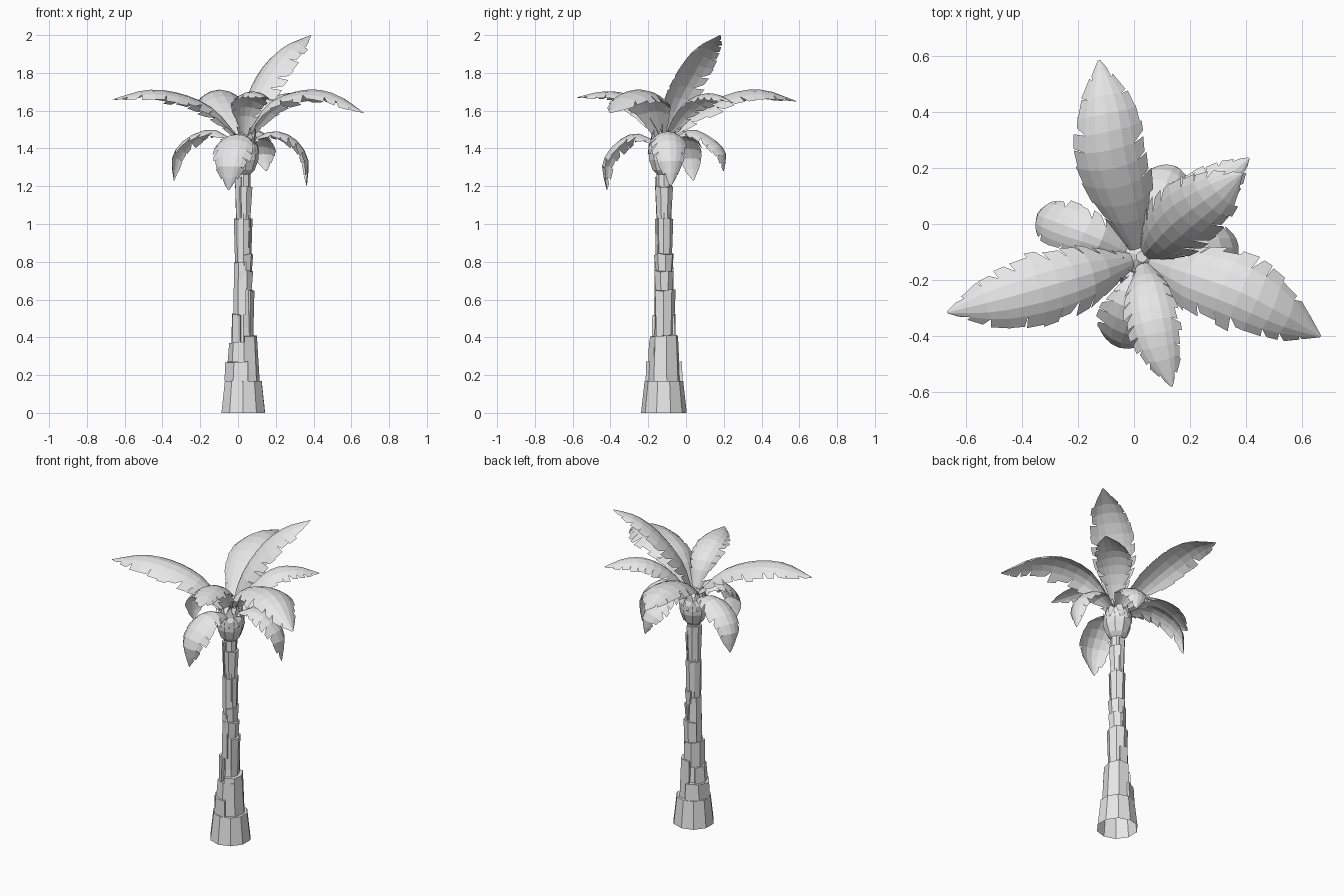
import bpy, math, random
from mathutils import Vector

random.seed(4)
if "Cube" in bpy.data.objects:
    bpy.data.objects.remove(bpy.data.objects["Cube"])

grey = bpy.data.materials.new("plain_grey")
grey.use_nodes = True
grey.diffuse_color = (0.8, 0.8, 0.8, 1)
grey.node_tree.nodes["Principled BSDF"].inputs["Base Color"].default_value = (0.8, 0.8, 0.8, 1)

CX, CY = 0.028, -0.117  # trunk axis


def add_mesh(name, verts, faces):
    mesh = bpy.data.meshes.new(name)
    mesh.from_pydata(verts, [], faces)
    mesh.materials.append(grey)
    mesh.update()
    obj = bpy.data.objects.new(name, mesh)
    bpy.context.collection.objects.link(obj)


def polar(radius, angle, z):
    return Vector((CX + radius * math.cos(angle), CY + radius * math.sin(angle), z))


def lathe(name, profile, sides, turn=0.0):
    """Faceted tube from (radius, height) pairs, open below and capped on top."""
    verts = [polar(r, turn + math.tau * k / sides, z) for r, z in profile for k in range(sides)]
    faces = [(i * sides + k, i * sides + (k + 1) % sides,
              (i + 1) * sides + (k + 1) % sides, (i + 1) * sides + k)
             for i in range(len(profile) - 1) for k in range(sides)]
    last = (len(profile) - 1) * sides
    faces.append(tuple(range(last, last + sides)))
    add_mesh(name, verts, faces)


def bark_plate(name, facing, z0, z1, r0, r1, span=190, steps=4):
    """Half-round slab of bark, closed on all sides."""
    start = math.radians(facing - span / 2)
    angles = [start + math.radians(span) * k / steps for k in range(steps + 1)]
    n = steps + 2
    verts = [polar(0, 0, z0)] + [polar(r0, a, z0) for a in angles] + [polar(0, 0, z1)]
    verts += [polar(r1 * random.uniform(0.97, 1.05), a, z1 + random.uniform(-0.006, 0.006))
              for a in angles]
    faces = [(k, (k + 1) % n, n + (k + 1) % n, n + k) for k in range(n)]
    faces += [tuple(reversed(range(n))), tuple(range(n, 2 * n))]
    add_mesh(name, verts, faces)


# Trunk: flared foot, inner core and staggered bark plates
lathe("trunk_foot", [(0.121, 0), (0.102, 0.17)], 10, 0.3)
lathe("trunk_core", [(0.075, 0.17), (0.048, 0.45), (0.04, 0.8), (0.038, 1.3)], 8)
right_plates = [(0.17, 0.41, 0.088, 0.075), (0.41, 0.65, 0.053, 0.06), (0.65, 0.75, 0.047, 0.053),
                (0.75, 0.84, 0.046, 0.052), (0.84, 1.03, 0.043, 0.048), (1.03, 1.2, 0.04, 0.049)]
left_plates = [(0.17, 0.27, 0.1, 0.095), (0.27, 0.37, 0.083, 0.076), (0.37, 0.52, 0.066, 0.064),
               (0.52, 0.8, 0.054, 0.049), (0.8, 1.03, 0.044, 0.048), (1.03, 1.25, 0.041, 0.048)]
for side, facing, plates in (("right", 10, right_plates), ("left", 190, left_plates)):
    for i, plate in enumerate(plates):
        bark_plate(f"bark_{side}_{i}", facing + (0, 35, -30)[i % 3], *plate)

# Crown bulb with a collar of pointed husks
lathe("crown_bulb", [(0.03, 1.255), (0.06, 1.285), (0.08, 1.34), (0.083, 1.4),
                     (0.06, 1.45), (0.02, 1.48)], 9)
verts, faces = [], []
for r, z, tall, turn in ((0.087, 1.37, 0.07, 0), (0.072, 1.42, 0.08, 0.35)):
    for k in range(9):
        a = math.tau * k / 9 + turn
        b = len(verts)
        verts += [polar(r, a - 0.36, z), polar(r, a + 0.36, z),
                  polar(r * 0.95, a + 0.2, z + tall * 0.7),
                  polar(r * 0.92, a + 0.05, z + tall * random.uniform(0.85, 1.2))]
        faces.append((b, b + 1, b + 2, b + 3))
add_mesh("crown_husks", verts, faces)


def along(points, t):
    """Smooth position on a path through the points, t from 0 to 1."""
    p = [Vector(q) for q in points]
    p = [2 * p[0] - p[1]] + p + [2 * p[-1] - p[-2]]
    s = min(max(t, 0), 1) * (len(points) - 1)
    i = min(int(s), len(points) - 2)
    f = s - i
    a, b, c, d = p[i:i + 4]
    return 0.5 * (2 * b + (c - a) * f + (2 * a - 5 * b + 4 * c - d) * f * f
                  + (3 * b - a - 3 * c + d) * f ** 3)


def width_at(t):
    """Blade half-width: narrow stalk, broad middle, pointed tip."""
    table = [0.2, 0.55, 0.87, 1.0, 1.0, 0.88, 0.62, 0.03]
    s = min(max(t, 0), 1) * (len(table) - 1)
    i = min(int(s), len(table) - 2)
    return table[i] + (table[i + 1] - table[i]) * (s - i)


def frond(name, path, half_width, droop=0.45, rows=11):
    """Arched leaf with a ridge along the middle and torn, toothed edges."""
    flat = Vector(path[-1]) - Vector(path[0])
    across = Vector((-flat.y, flat.x, 0)).normalized()

    def blade(t, side, u):
        tangent = (along(path, t + 0.01) - along(path, t - 0.01)).normalized()
        down = across.cross(tangent).normalized()
        w = half_width * width_at(t)
        return along(path, t) + across * (side * w * u) + down * (w * droop * u * u)

    verts, faces = [], []

    def face(points, side):
        b = len(verts)
        verts.extend(points)
        ids = list(range(b, b + len(points)))
        faces.append(ids if side < 0 else ids[::-1])

    for side in (-1, 1):
        for i in range(rows):
            t0, t1 = i / rows, (i + 1) / rows
            # inner blade in two strips
            for u0, u1 in ((0, 0.4), (0.4, 0.7)):
                face([blade(t0, side, u0), blade(t0, side, u1),
                      blade(t1, side, u1), blade(t1, side, u0)], side)
            # outer tooth, swept towards the tip
            gap = random.choice((0.1, 0.3, 0.55)) / rows
            reach = random.uniform(0.93, 1.1)
            face([blade(t0, side, 0.7), blade(t0 + gap, side, reach * 0.97),
                  blade(min(t1 + 0.2 / rows, 1), side, reach), blade(t1, side, 0.7)], side)
    add_mesh(name, verts, faces)


# Upper fronds: long and spreading
frond("frond_upper_right", [(0.01, -0.125, 1.45), (-0.13, -0.17, 1.61), (-0.3, -0.22, 1.69),
                            (-0.48, -0.27, 1.71), (-0.665, -0.315, 1.66)], 0.125)
frond("frond_upper_left", [(0.04, -0.125, 1.45), (0.17, -0.17, 1.64), (0.35, -0.23, 1.71),
                           (0.51, -0.31, 1.69), (0.665, -0.4, 1.59)], 0.135)
frond("frond_upper_back", [(0.02, -0.11, 1.45), (-0.03, 0.05, 1.59), (-0.08, 0.23, 1.69),
                           (-0.1, 0.41, 1.71), (-0.125, 0.585, 1.65)], 0.125)
frond("frond_upper_front", [(0.03, -0.13, 1.45), (0.04, -0.2, 1.61), (0.06, -0.32, 1.69),
                            (0.09, -0.45, 1.7), (0.135, -0.58, 1.67)], 0.095)
frond("frond_upper_back_left", [(0.04, -0.11, 1.45), (0.12, -0.02, 1.6), (0.21, 0.07, 1.68),
                                (0.31, 0.15, 1.69), (0.41, 0.235, 1.65)], 0.1)
frond("frond_top", [(0.03, -0.115, 1.45), (0.07, -0.07, 1.65), (0.15, 0.01, 1.82),
                    (0.26, 0.09, 1.94), (0.385, 0.18, 2.0)], 0.125)

# Lower fronds: short and drooping
frond("frond_lower_right", [(0.01, -0.12, 1.42), (-0.13, -0.05, 1.5), (-0.26, 0.0, 1.46),
                            (-0.34, 0.03, 1.36), (-0.34, 0.04, 1.23)], 0.09, rows=9)
frond("frond_lower_left", [(0.04, -0.12, 1.42), (0.17, -0.1, 1.49), (0.29, -0.09, 1.46),
                           (0.37, -0.08, 1.35), (0.365, -0.08, 1.2)], 0.09, rows=9)
frond("frond_lower_back", [(0.04, -0.11, 1.42), (0.08, 0.02, 1.5), (0.11, 0.13, 1.46),
                           (0.14, 0.205, 1.38), (0.15, 0.2, 1.28)], 0.085, rows=9)
frond("frond_lower_front", [(0.03, -0.13, 1.42), (0.0, -0.26, 1.48), (-0.03, -0.37, 1.43),
                            (-0.05, -0.44, 1.32), (-0.05, -0.42, 1.18)], 0.105, rows=9)
